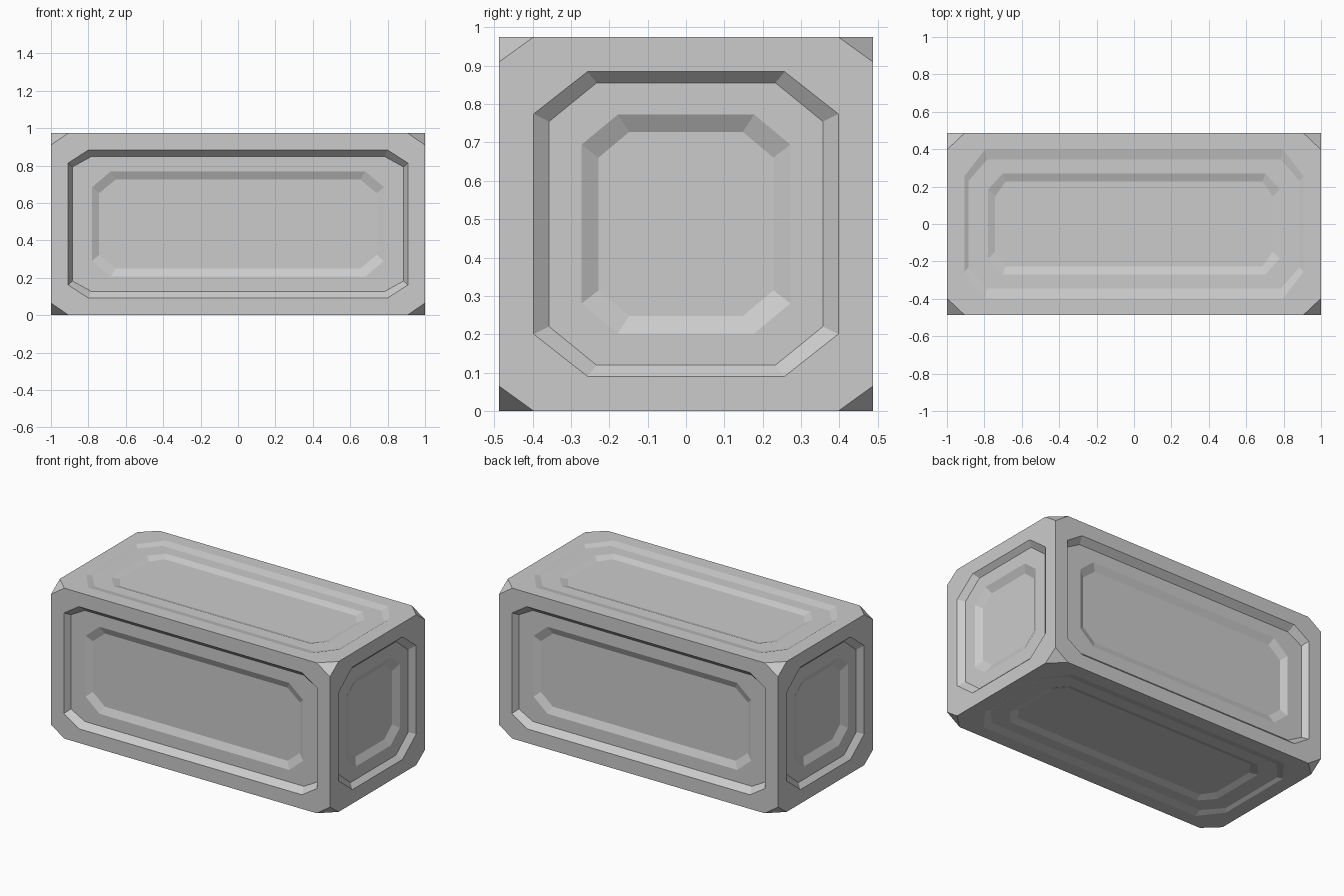
import bpy, bmesh
from mathutils import Vector

if "Cube" in bpy.data.objects:
    bpy.data.objects.remove(bpy.data.objects["Cube"])

HALF = Vector((1.0, 0.487, 0.4875))
CUT = Vector((0.095, 0.09, 0.065))

# stepped panels: half width, half height, corner cut u, corner cut v, depth
FRONT = [(.908, .396, .108, .070, 0), (.885, .360, .100, .055, .04),
         (.780, .282, .100, .085, .04), (.742, .237, .087, .072, .06)]
SIDE = [(.397, .397, .140, .110, 0), (.357, .368, .124, .101, .03),
        (.272, .285, .094, .078, .03), (.228, .240, .080, .067, .055)]
TOP = [(.907, .398, .110, .142, 0), (.885, .345, .100, .115, .012),
       (.780, .270, .077, .086, .012), (.742, .227, .055, .080, .027)]

bm = bmesh.new()


def octagon(axis, u, v, sign, ring):
    hu, hv, cu, cv, depth = ring
    pts = [(hu - cu, -hv), (hu, cv - hv), (hu, hv - cv), (hu - cu, hv),
           (cu - hu, hv), (-hu, hv - cv), (-hu, cv - hv), (cu - hu, -hv)]
    verts = []
    for a, b in pts:
        p = Vector((0, 0, HALF.z))
        p[axis] += sign * (HALF[axis] - depth)
        p[u] += a
        p[v] += b
        verts.append(bm.verts.new(p))
    return verts


# six recessed panels, each a chain of octagons
for axis, u, v, rings in ((1, 0, 2, FRONT), (0, 1, 2, SIDE), (2, 0, 1, TOP)):
    for sign in (-1, 1):
        rim = (HALF[u], HALF[v], CUT[u], CUT[v], 0)
        loops = [octagon(axis, u, v, sign, r) for r in [rim] + rings]
        for a, b in zip(loops, loops[1:]):
            for i in range(8):
                j = (i + 1) % 8
                bm.faces.new((a[i], a[j], b[j], b[i]))
        bm.faces.new(loops[-1])

# clipped corners
for sx in (-1, 1):
    for sy in (-1, 1):
        for sz in (-1, 1):
            corner = Vector((sx * HALF.x, sy * HALF.y, HALF.z + sz * HALF.z))
            tri = []
            for k, s in enumerate((sx, sy, sz)):
                p = corner.copy()
                p[k] -= s * CUT[k]
                tri.append(bm.verts.new(p))
            bm.faces.new(tri)

bmesh.ops.remove_doubles(bm, verts=bm.verts[:], dist=0.0005)
bmesh.ops.recalc_face_normals(bm, faces=bm.faces[:])
mesh = bpy.data.meshes.new("panelled_crate")
bm.to_mesh(mesh)
bm.free()
crate = bpy.data.objects.new("panelled_crate", mesh)
bpy.context.collection.objects.link(crate)
